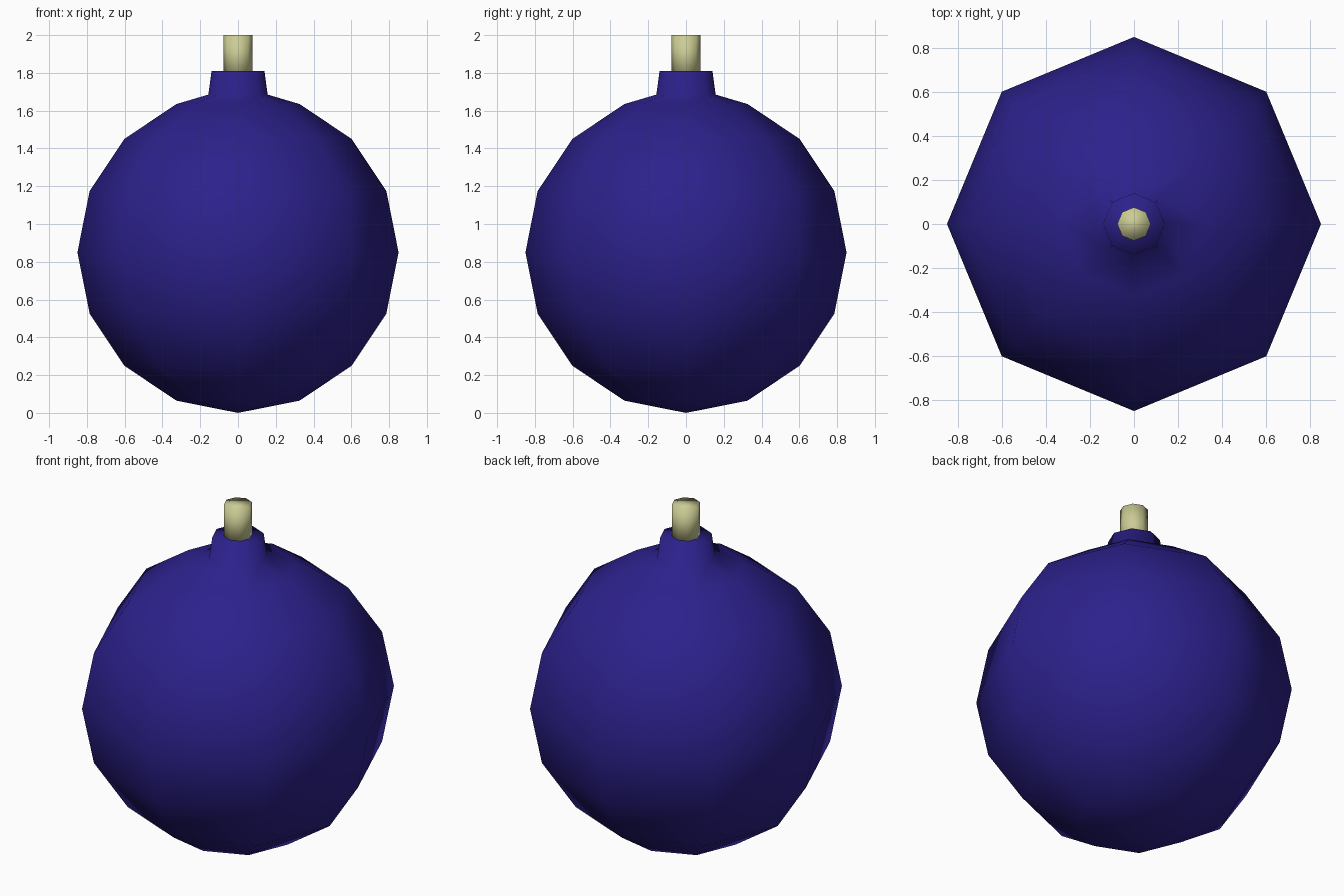
import bpy, bmesh
from math import sin, cos, pi

if "Cube" in bpy.data.objects:
    bpy.data.objects.remove(bpy.data.objects["Cube"])

SIDES = 8


def material(name, rgb):
    m = bpy.data.materials.new(name)
    m.diffuse_color = (*rgb, 1)
    m.use_nodes = True
    m.node_tree.nodes["Principled BSDF"].inputs["Base Color"].default_value = m.diffuse_color
    return m


def lathe(name, profile, mat):
    """Spin (radius, z) points, listed bottom to top, around z; radius 0 makes a pole."""
    bm = bmesh.new()
    rings = []
    for r, z in profile:
        n = SIDES if r > 0 else 1
        rings.append([bm.verts.new((r * cos(2 * pi * i / SIDES), r * sin(2 * pi * i / SIDES), z))
                      for i in range(n)])
    for lo, hi in zip(rings, rings[1:]):
        for i in range(SIDES):
            j = (i + 1) % SIDES
            loop = [lo[i % len(lo)], lo[j % len(lo)], hi[j % len(hi)], hi[i % len(hi)]]
            bm.faces.new(list(dict.fromkeys(loop)))
    # close open ends
    for ring in (rings[0][::-1], rings[-1]):
        if len(ring) > 1:
            bm.faces.new(ring)
    for f in bm.faces:
        f.smooth = True
    bmesh.ops.recalc_face_normals(bm, faces=bm.faces)
    me = bpy.data.meshes.new(name)
    bm.to_mesh(me)
    bm.free()
    me.materials.append(mat)
    ob = bpy.data.objects.new(name, me)
    bpy.context.collection.objects.link(ob)
    return ob


blue = material("dark_blue", (0.025, 0.015, 0.26))
cream = material("cream", (0.6, 0.6, 0.3))

# Round body with a short tapered neck on top
R = 0.85
ball = [(R * sin(k * pi / 8), R - R * cos(k * pi / 8)) for k in range(8)]
lathe("body", ball + [(0.157, 1.685), (0.14, 1.81)], blue)

# Fuse standing in the neck
lathe("fuse", [(0.076, 1.78), (0.076, 2.0)], cream)
